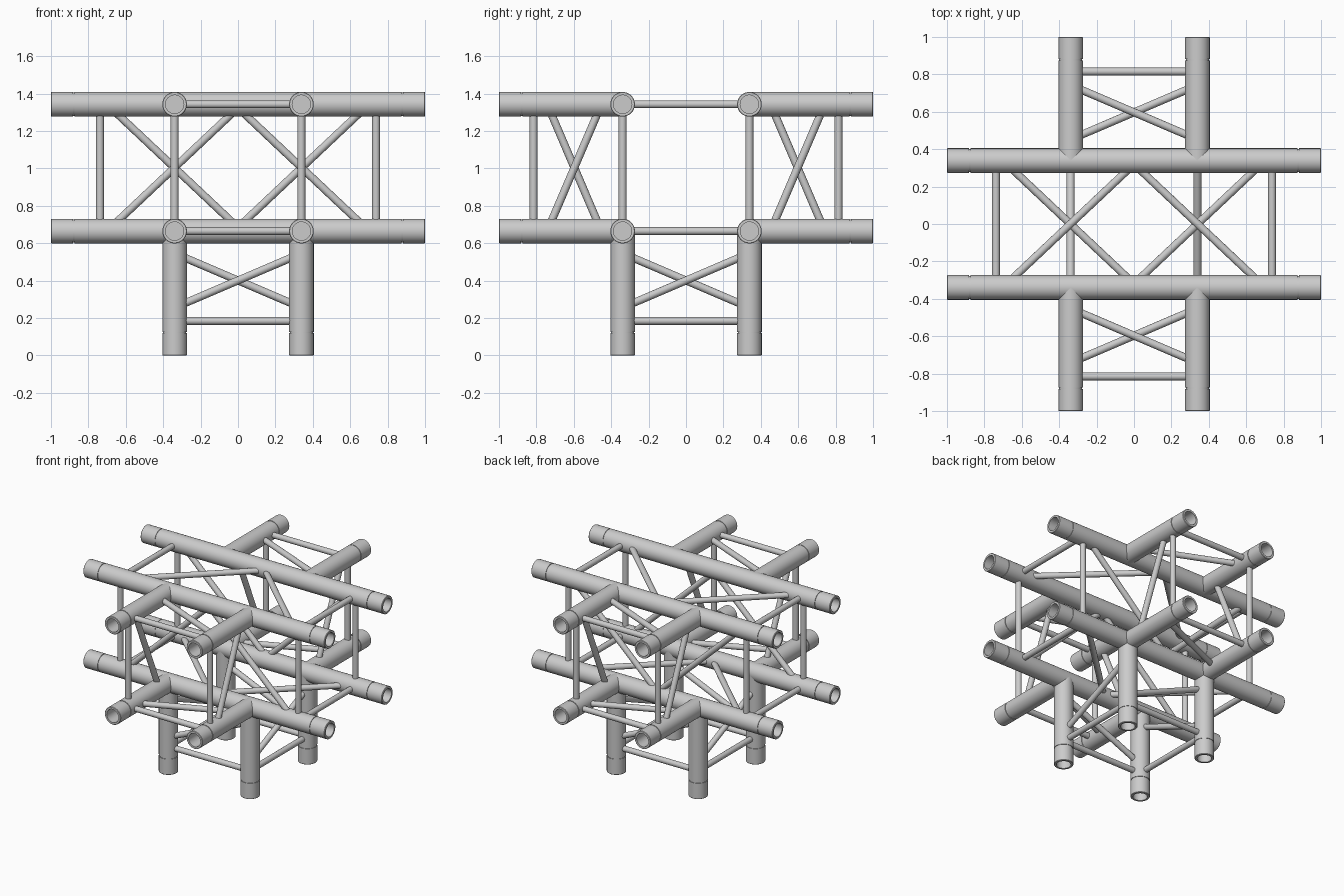
import bpy, bmesh, math
from mathutils import Vector

if "Cube" in bpy.data.objects:
    bpy.data.objects.remove(bpy.data.objects["Cube"])

S = 0.339            # half spacing of the chords
ZC = 1.004           # height of the truss centre
R = 0.066            # chord radius
RB = 0.021           # brace radius
X, Y, Z = Vector((1, 0, 0)), Vector((0, 1, 0)), Vector((0, 0, 1))
C = ZC * Z


def lathe(name, start, end, profile, n=32):
    """Revolve (distance, radius) points around the line start-end."""
    d = (end - start).normalized()
    u = d.orthogonal().normalized()
    v = d.cross(u)
    bm = bmesh.new()
    rings = []
    for t, r in profile:
        ring = []
        for k in range(n):
            a = 2 * math.pi * k / n
            ring.append(bm.verts.new(start + d * t + (u * math.cos(a) + v * math.sin(a)) * r))
        rings.append(ring)
    for p, q in zip(rings, rings[1:]):
        for k in range(n):
            bm.faces.new((p[k], p[(k + 1) % n], q[(k + 1) % n], q[k]))
    bm.faces.new(rings[0])
    bm.faces.new(rings[-1])
    bmesh.ops.recalc_face_normals(bm, faces=bm.faces)
    me = bpy.data.meshes.new(name)
    bm.to_mesh(me)
    bm.free()
    ob = bpy.data.objects.new(name, me)
    bpy.context.collection.objects.link(ob)
    return ob


def tube_end(length):
    """Profile of an open chord end with a coupler groove, ending at length."""
    g = length - 0.122
    return [(g - 0.003, R), (g - 0.003, R - 0.004), (g + 0.003, R - 0.004), (g + 0.003, R),
            (length - 0.003, R), (length, R - 0.003), (length, 0.049), (length - 0.12, 0.049)]


def chord(name, start, end, both=False):
    L = (end - start).length
    first = [(L - t, r) for t, r in reversed(tube_end(L))] if both else [(0, R)]
    lathe(name, start, end, first + tube_end(L))


def brace(name, p, q):
    lathe(name, p, q, [(0, RB), ((q - p).length, RB)], 16)


# Long chords along x, side stubs along y, and legs
for sy in (-1, 1):
    for sz in (-1, 1):
        o = C + Y * S * sy + Z * S * sz
        chord("main_chord", o - X, o + X, True)
        for sx in (-1, 1):
            p = o + X * S * sx
            chord("side_chord", p, p + Y * sy * (1 - S))
            if sz < 0:
                chord("leg", p, Vector((p.x, p.y, 0)))


def arm(name, axis, u, v, origin, inner, outer, end, flip):
    """Four end braces and four diagonals wrapping around one square arm."""
    corners = [(-1, 1), (1, 1), (1, -1), (-1, -1)]
    if flip:
        corners.reverse()
    for i in range(4):
        a, b = [origin + (u * c[0] + v * c[1]) * S for c in (corners[i], corners[(i + 1) % 4])]
        brace(name + "_diagonal", a + axis * inner, b + axis * outer)
        brace(name + "_end_brace", a + axis * end, b + axis * end)


# Bracing of the five arms
arm("left", -X, -Y, Z, C, -0.02, 0.70, 0.738, False)
arm("right", X, Y, Z, C, -0.02, 0.70, 0.738, True)
arm("front", -Y, X, Z, C, 0.452, 0.742, 0.815, False)
arm("back", Y, -X, Z, C, 0.452, 0.742, 0.815, False)
arm("lower", -Z, Y, X, C, 0.458, 0.748, 0.819, True)

# Smooth shading with sharp rims
for ob in bpy.context.collection.objects:
    ob.select_set(True)
    bpy.context.view_layer.objects.active = ob
bpy.ops.object.shade_smooth_by_angle(angle=math.radians(35))
